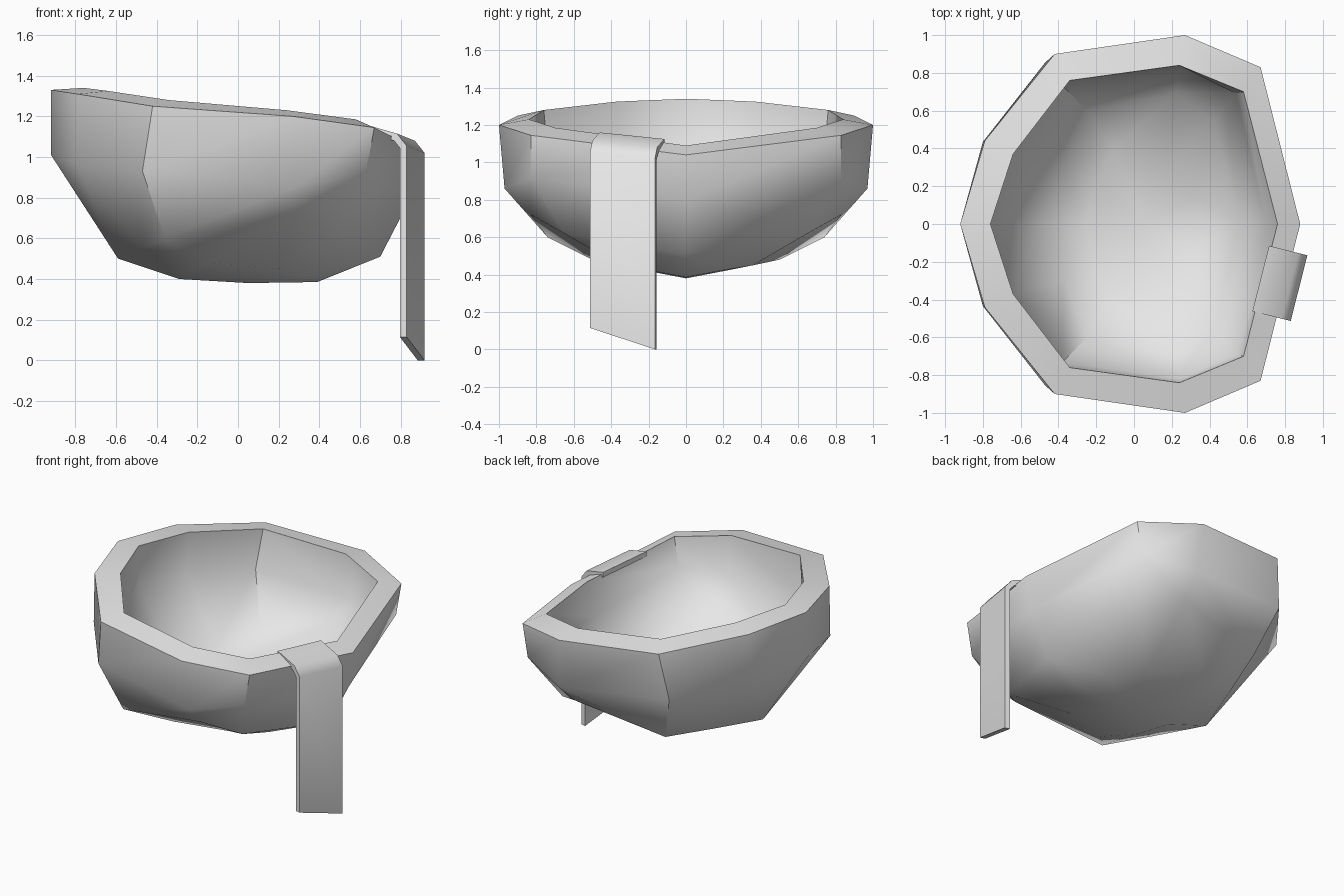
import bpy, bmesh, math

cube = bpy.data.objects.get("Cube")
if cube:
    bpy.data.objects.remove(cube)

grey = bpy.data.materials.new("plain_grey")
grey.use_nodes = True
grey.diffuse_color = (0.8, 0.8, 0.8, 1)
grey.node_tree.nodes["Principled BSDF"].inputs["Base Color"].default_value = (0.8, 0.8, 0.8, 1)


def finish(bm, name, angle):
    bmesh.ops.recalc_face_normals(bm, faces=bm.faces[:])
    me = bpy.data.meshes.new(name)
    bm.to_mesh(me)
    bm.free()
    ob = bpy.data.objects.new(name, me)
    bpy.context.collection.objects.link(ob)
    me.materials.append(grey)
    bpy.ops.object.select_all(action='DESELECT')
    ob.select_set(True)
    bpy.context.view_layer.objects.active = ob
    bpy.ops.object.shade_smooth_by_angle(angle=math.radians(angle))


# Half rings of the bowl, from the high end (-x) to the low end (+x)
outer = [
    # rim
    [(-.92, 0, 1.33), (-.79, .44, 1.31), (-.42, .90, 1.25),
     (.27, 1.0, 1.20), (.67, .83, 1.145), (.88, 0, 1.04)],
    # shoulder
    [(-.92, 0, 1.01), (-.80, .435, .97), (-.47, .855, .93),
     (.30, .97, .86), (.63, .83, .92), (.85, 0, .80)],
    # belly
    [(-.59, 0, .50), (-.48, .37, .55), (-.36, .74, .60),
     (.28, .83, .72), (.49, .65, .62), (.70, 0, .51)],
    # base
    [(-.29, 0, .40), (-.25, .26, .43), (-.15, .50, .48),
     (.20, .36, .45), (.36, .18, .42), (.39, 0, .385)]]
inner = [
    [(-.76, 0, 1.34), (-.64, .37, 1.325), (-.34, .76, 1.28),
     (.24, .84, 1.23), (.58, .70, 1.185), (.76, 0, 1.09)],
    [(-.76, 0, 1.07), (-.65, .36, 1.04), (-.38, .735, 1.00),
     (.25, .82, .945), (.54, .69, 1.00), (.70, 0, .87)],
    [(-.48, 0, .62), (-.37, .30, .65), (-.25, .60, .69),
     (.22, .69, .80), (.42, .54, .73), (.57, 0, .62)],
    [(-.25, 0, .56), (-.21, .20, .58), (-.11, .40, .62),
     (.17, .30, .60), (.31, .15, .57), (.34, 0, .55)]]


def add_ring(bm, half):
    pts = half + [(x, -y, z) for x, y, z in half[-2:0:-1]]
    return [bm.verts.new(p) for p in pts]


def bridge(bm, a, b, split=False):
    n = len(a)
    for i in range(n):
        j = (i + 1) % n
        if not split:
            bm.faces.new((a[i], a[j], b[j], b[i]))
        elif i < n // 2:
            bm.faces.new((a[i], a[j], b[i]))
            bm.faces.new((a[j], b[j], b[i]))
        else:  # mirrored diagonal
            bm.faces.new((a[i], a[j], b[j]))
            bm.faces.new((a[i], b[j], b[i]))


# Thick faceted bowl: outer skin, inner skin and the rim joining them
bm = bmesh.new()
tops = []
for rings, z_bottom in ((outer, .38), (inner, .545)):
    loops = [add_ring(bm, r) for r in rings]
    for k in range(3):
        bridge(bm, loops[k], loops[k + 1], k > 0)
    bottom = bm.verts.new((.05, 0, z_bottom))
    last = loops[-1]
    for i in range(len(last)):
        bm.faces.new((last[i], last[(i + 1) % len(last)], bottom))
    tops.append(loops[0])
bridge(bm, *tops)
finish(bm, "bowl", 42)

# Strap bent over the low rim and hanging down, swept between two end profiles
T = 0.035
OUT = (.97, -.245)


def strap_profile(origin, z_top, z_end):
    pts = [(0, z_top), (.16, z_top - .045), (.209, z_top - .105), (.209, z_end)]
    under = [(.209 - T, z_end), (.209 - T, z_top - .115),
             (.145, z_top - .08), (0, z_top - T)]
    return [(origin[0] + OUT[0] * o, origin[1] + OUT[1] * o, z) for o, z in pts + under]


bm = bmesh.new()
near = [bm.verts.new(p) for p in strap_profile((.627, -.462), 1.16, .115)]
far = [bm.verts.new(p) for p in strap_profile((.715, -.115), 1.125, 0)]
bridge(bm, near, far)
n = len(near)
for loop in (near, far):  # end caps as strips of quads
    for i in range(n // 2 - 1):
        bm.faces.new((loop[i], loop[i + 1], loop[n - 2 - i], loop[n - 1 - i]))
finish(bm, "strap", 42)
